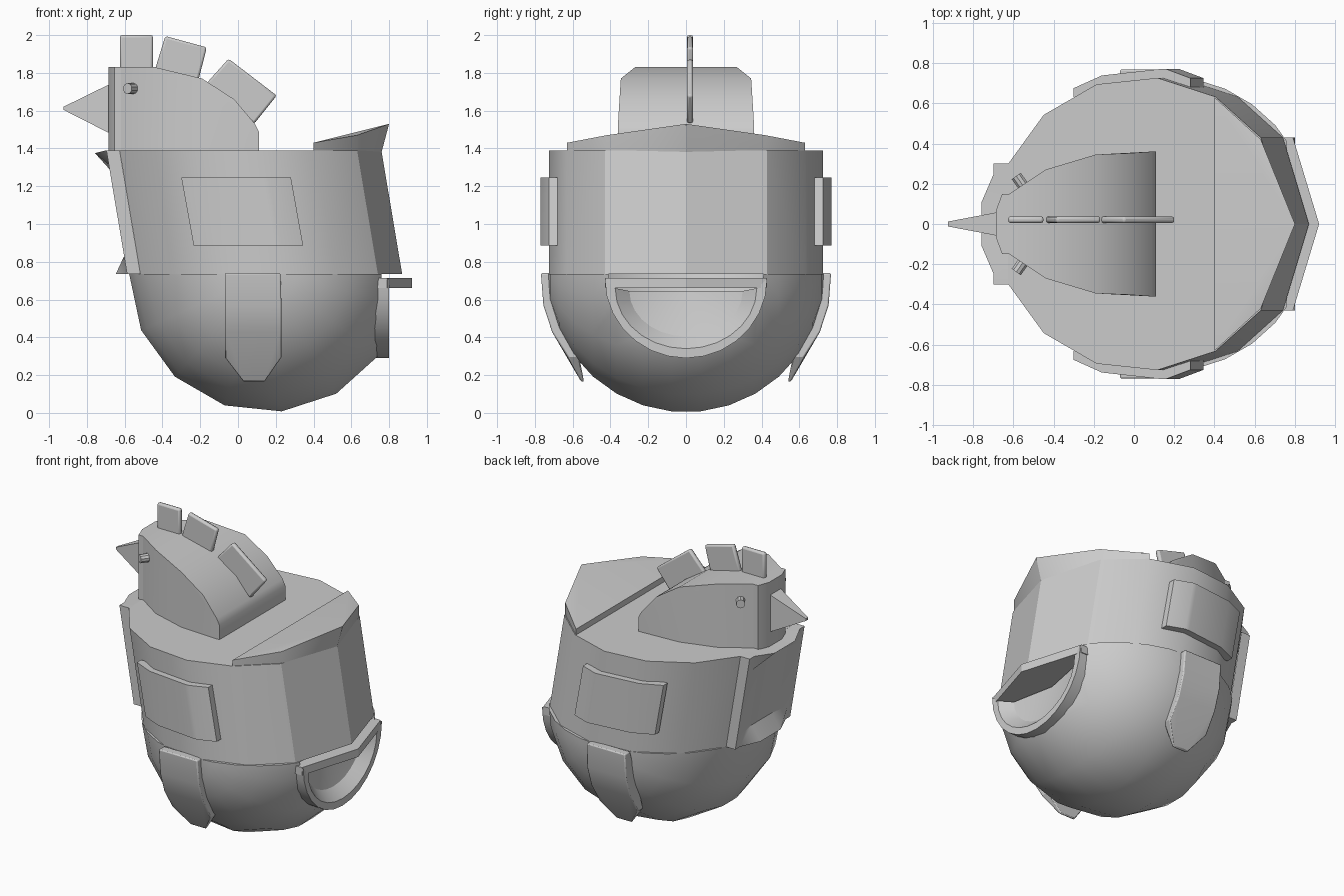
import bpy, bmesh
from math import sin, cos, radians, pi
from mathutils import Vector, Matrix

if "Cube" in bpy.data.objects:
    bpy.data.objects.remove(bpy.data.objects["Cube"])

SMOOTH = radians(29)


def finish(name, bm, bevel=0):
    bmesh.ops.recalc_face_normals(bm, faces=bm.faces)
    me = bpy.data.meshes.new(name)
    for f in bm.faces:
        f.smooth = True
    bm.to_mesh(me)
    bm.free()
    me.set_sharp_from_angle(angle=SMOOTH)
    ob = bpy.data.objects.new(name, me)
    bpy.context.collection.objects.link(ob)
    if bevel:
        m = ob.modifiers.new("bevel", 'BEVEL')
        m.width, m.segments, m.angle_limit = bevel, 2, radians(40)
        m.limit_method = 'ANGLE'
    return ob


def hull_bm(points):
    bm = bmesh.new()
    for p in points:
        bm.verts.new(p)
    r = bmesh.ops.convex_hull(bm, input=bm.verts)
    junk = {g for k in ('geom_interior', 'geom_unused') for g in r[k]
            if isinstance(g, bmesh.types.BMVert)}
    bmesh.ops.delete(bm, geom=list(junk), context='VERTS')
    bmesh.ops.dissolve_limit(bm, angle_limit=radians(0.5), verts=bm.verts, edges=bm.edges)
    return bm


def hull(name, points, bevel=0):
    return finish(name, hull_bm(points), bevel)


def sheet(name, rows):
    """Skin a grid of points."""
    bm = bmesh.new()
    vs = [[bm.verts.new(p) for p in row] for row in rows]
    for a, b in zip(vs, vs[1:]):
        for i in range(len(a) - 1):
            bm.faces.new((a[i], a[i + 1], b[i + 1], b[i]))
    bmesh.ops.remove_doubles(bm, verts=bm.verts, dist=1e-4)
    return finish(name, bm)


def both(pts):
    return [(x, s * y, z) for x, y, z in pts for s in (1, -1)]


Z0, Z1 = 0.735, 1.39


def lean(z):
    return 0.15 - 0.11 * (z - Z0) / (Z1 - Z0)


# Leaning drum: 15-sided, pointed at the back, flat at the front
def drum_xy(r):
    half = [(r * cos(radians(a)), r * sin(radians(a))) for a in range(36, 157, 24)]
    return [(r * 0.985, 0)] + half


hull("body_drum", both([(x + lean(z), y, z) for z in (Z0, Z1) for x, y in drum_xy(0.73)]))

# Raised tail wedge
hull("tail", both([(.40, .63, 1.38), (.40, .63, 1.43), (.63, .42, 1.38), (.63, .42, 1.47),
                   (.76, 0, 1.38), (.80, 0, 1.53)]))

# Round bowl, faceted around the y axis, opened at the back for the socket
C, R = Vector((.155, 0, Z0)), 0.735
pts = []
for j in range(16):
    lat = radians(12 * j)
    for a in list(range(0, 169, 24)) + [180]:
        t = radians(180 + a)
        pts.append(C + R * Vector((sin(lat) * cos(t), cos(lat), sin(lat) * sin(t))))
bm = hull_bm(pts)
bmesh.ops.bisect_plane(bm, geom=bm.verts[:] + bm.edges[:] + bm.faces[:],
                       plane_co=(.76, 0, 0), plane_no=(1, 0, 0), clear_outer=True)
finish("bowl", bm)


# Half-round socket with a fan-shaped recess
def half_ring(x, ry, rz, z):
    return [(x, ry * cos(pi + pi * k / 14), z + rz * sin(pi + pi * k / 14)) for k in range(15)]


sheet("socket", [half_ring(.68, .43, .42, .71), half_ring(.80, .43, .42, .71),
                 half_ring(.80, .375, .32, .66), half_ring(.73, .30, .24, .645),
                 half_ring(.67, 0, 0, .645)])
hull("socket_lip", both([(x, y, z) for z in (.66, .715)
                         for x, y in ((.64, .43), (.79, .43), (.92, 0))]))

# Scooped chest plate with lips at top and bottom
out = [(.13, .07, .07), (.07, .04, .07), (.07, .04, .07), (.13, .07, .07)]
rows = []
for z, zc in ((1.39, 1.375), (1.29, 1.29), (.83, .83), (Z0, Z0)):
    lip = z in (1.39, Z0)
    fx = lean(z) - 0.667
    mid = 0.13 if lip else 0.045
    rows.append([(fx, -.30, z), (fx - .07, -.30, z), (fx - .07, -.25, z),
                 (fx - mid, -.11, zc), (fx - mid, .11, zc),
                 (fx - .07, .25, z), (fx - .07, .30, z), (fx, .30, z)])
caps = [[(lean(z) - .66, p[1], z) for p in row] for z, row in ((Z1, rows[0]), (Z0, rows[-1]))]
sheet("chest_plate", [caps[0]] + rows + [caps[1]])

for side, tag in ((-1, "front"), (1, "back")):
    # Wing panel hugging the drum
    P = []
    for z, dx in ((1.245, 0), (.887, .065)):
        P += [(x + dx, side * y, z) for x, y in
              ((-.30, .63), (-.30, .675), (-.16, .738), (.13, .77), (.16, .77), (.28, .725), (.28, .67))]
    hull("wing_" + tag, P)

    # Leg plate curving down the bowl
    P = []
    for z, y, a, b in ((.74, .768, -.07, .225), (.57, .755, -.07, .23), (.43, .71, -.07, .23),
                       (.295, .625, -.07, .23), (.165, .555, .03, .14)):
        d = .015 if z < .2 else .06
        P += [(x, side * yy, z) for x in (a, b) for yy in (y, y - d)]
    hull("leg_" + tag, P, 0.008)

    # Eye
    bm = bmesh.new()
    d = Vector((-.577, side * .816, 0))
    M = (Matrix.Translation(Vector((-.565, side * .21, 1.717)))
         @ d.to_track_quat('Z', 'Y').to_matrix().to_4x4())
    bmesh.ops.create_cone(bm, cap_ends=True, segments=10, radius1=.029, radius2=.029,
                          depth=.07, matrix=M)
    finish("eye_" + tag, bm)

# Head: wedge widening to the back under a sloping crown
hull("head", both([(x, y, z) for x, y, top in
                   ((-.62, .15, 1.83), (-.44, .27, 1.83), (-.19, .345, 1.77), (-.02, .352, 1.66),
                    (.09, .36, 1.53), (.11, .36, 1.49)) for z in (1.385, top)]))
hull("face_plate", both([(x, y, z) for x, y in ((-.685, .07), (-.655, .15), (-.60, .15))
                         for z in (1.385, 1.83)]))
hull("beak", both([(-.66, .062, 1.75), (-.66, .062, 1.47),
                   (-.925, .012, 1.62), (-.925, .012, 1.605)]))

# Comb tiles
tiles = [((-.625, 1.78), (-.625, 2.0), (-.45, 2.0), (-.45, 1.78)),
         ((-.445, 1.80), (-.385, 1.995), (-.165, 1.935), (-.215, 1.74)),
         ((-.18, 1.73), (-.05, 1.875), (.205, 1.68), (.085, 1.53))]
for i, t in enumerate(tiles):
    hull(f"comb_{i + 1}", [(x, y, z) for x, z in t for y in (.005, .038)], 0.012)
